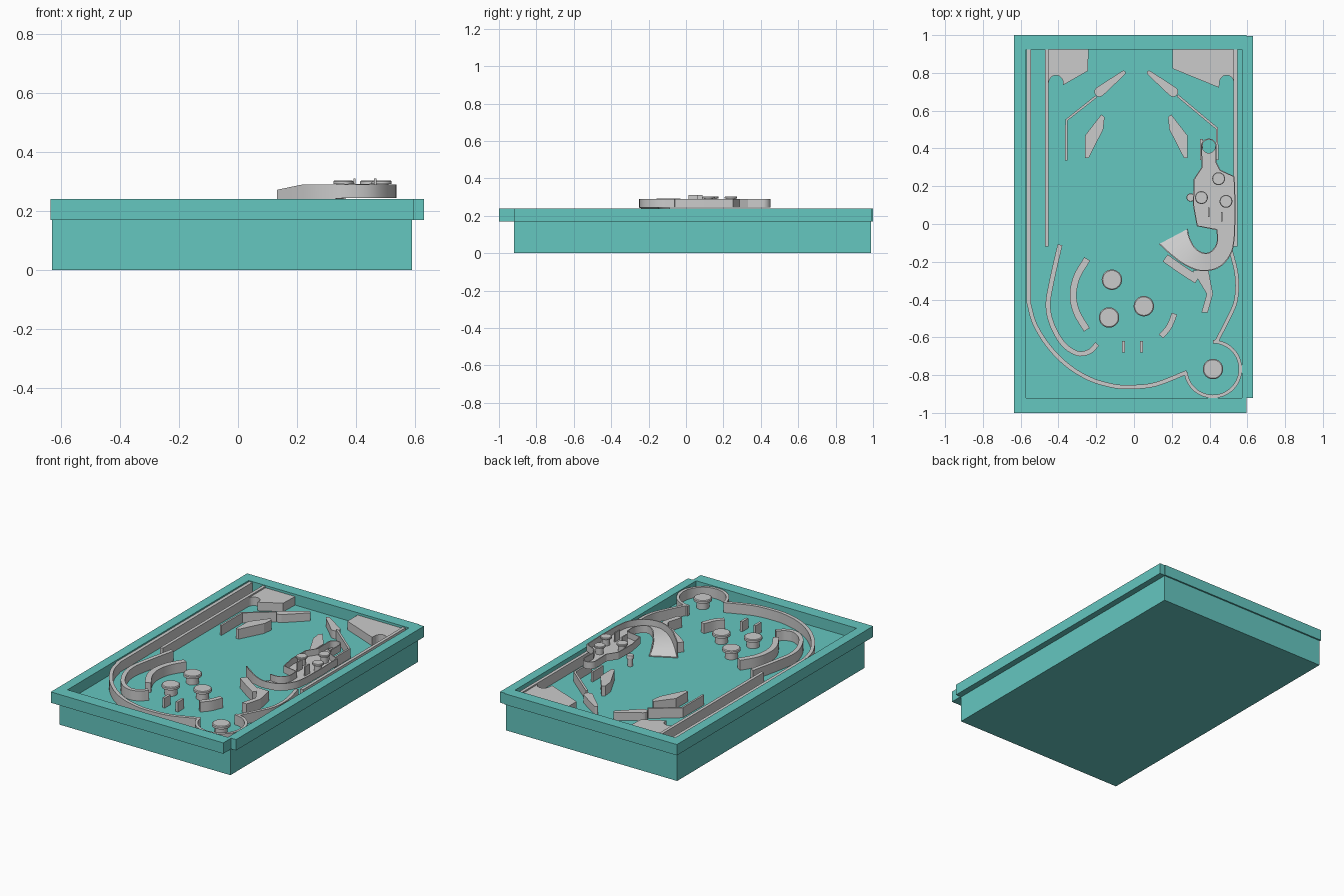
import bpy, bmesh, math
from mathutils import Vector

if "Cube" in bpy.data.objects:
    bpy.data.objects.remove(bpy.data.objects["Cube"])

FLOOR, RIM = 0.17, 0.24
WALL_TOP = 0.234
teal = bpy.data.materials.new("teal")
teal.diffuse_color = (0.13, 0.57, 0.53, 1)
teal.use_nodes = True
teal.node_tree.nodes["Principled BSDF"].inputs["Base Color"].default_value = teal.diffuse_color


def finish(bm, name, mat=None, smooth=False):
    bmesh.ops.recalc_face_normals(bm, faces=bm.faces)
    me = bpy.data.meshes.new(name)
    bm.to_mesh(me)
    bm.free()
    ob = bpy.data.objects.new(name, me)
    bpy.context.collection.objects.link(ob)
    if mat:
        me.materials.append(mat)
    if smooth:
        bpy.ops.object.select_all(action='DESELECT')
        ob.select_set(True)
        bpy.context.view_layer.objects.active = ob
        bpy.ops.object.shade_smooth_by_angle(angle=math.radians(35))
    return ob


def prism(name, pts, z0=FLOOR, z1=WALL_TOP, mat=None):
    bm = bmesh.new()
    f = bm.faces.new([bm.verts.new((x, y, z0)) for x, y in pts])
    ext = bmesh.ops.extrude_face_region(bm, geom=[f])['geom']
    bmesh.ops.translate(bm, vec=(0, 0, z1 - z0),
                        verts=[v for v in ext if isinstance(v, bmesh.types.BMVert)])
    return finish(bm, name, mat)


def box(name, x0, x1, y0, y1, z0=FLOOR, z1=WALL_TOP, mat=None):
    return prism(name, [(x0, y0), (x1, y0), (x1, y1), (x0, y1)], z0, z1, mat)


def spline(pts, n=5):
    p = [Vector(q) for q in pts]
    p = [2 * p[0] - p[1]] + p + [2 * p[-1] - p[-2]]
    out = []
    for a, b, c, d in zip(p, p[1:], p[2:], p[3:]):
        for i in range(n):
            t = i / n
            out.append(0.5 * (2 * b + (c - a) * t + (2 * a - 5 * b + 4 * c - d) * t * t
                              + (3 * b - a - 3 * c + d) * t ** 3))
    return out + [p[-2]]


def loft(name, sections, smooth=True):
    """Join four-cornered sections into a closed strip."""
    bm = bmesh.new()
    rows = [[bm.verts.new(c) for c in s] for s in sections]
    for a, b in zip(rows, rows[1:]):
        for i in range(4):
            j = (i + 1) % 4
            bm.faces.new((a[i], a[j], b[j], b[i]))
    bm.faces.new(rows[0])
    bm.faces.new(rows[-1])
    return finish(bm, name, None, smooth)


def ribbon(name, pts, width, z0=FLOOR, z1=WALL_TOP, curved=True):
    """Upright wall following a path; points may carry their own top height."""
    path = [Vector((p[0], p[1], p[2] if len(p) > 2 else z1)) for p in pts]
    path = spline(path) if curved else path
    secs = []
    for i, p in enumerate(path):
        t = (path[min(i + 1, len(path) - 1)] - path[max(i - 1, 0)]).to_2d().normalized()
        n = Vector((-t.y, t.x)) * width / 2
        l, r = p.to_2d() + n, p.to_2d() - n
        secs.append([(*l, z0), (*r, z0), (*r, p.z), (*l, p.z)])
    return loft(name, secs, curved)


def mushroom(name, x, y, r, z0, z1, cap):
    """Narrow stem with a wider cap."""
    bm = bmesh.new()
    prof = [(r * .7, z0), (r * .7, z1 - cap), (r, z1 - cap), (r, z1 - .004), (r * .9, z1)]
    rings = [[bm.verts.new((x + q * math.cos(a * math.tau / 32), y + q * math.sin(a * math.tau / 32), z))
              for a in range(32)] for q, z in prof]
    for a, b in zip(rings, rings[1:]):
        for i in range(32):
            bm.faces.new((a[i], a[(i + 1) % 32], b[(i + 1) % 32], b[i]))
    bm.faces.new(rings[0])
    bm.faces.new(rings[-1])
    return finish(bm, name, None, True)


def arc(cx, cy, r, a0, a1, n=12):
    return [(cx + r * math.cos(math.radians(a0 + (a1 - a0) * i / n)),
             cy + r * math.sin(math.radians(a0 + (a1 - a0) * i / n))) for i in range(n + 1)]


# Cabinet and its pinwheel rim
box("cabinet_base", -.63, .59, -.92, .99, 0, FLOOR, teal)
box("front_rim", -.635, .595, -1, -.92, FLOOR, RIM, teal)
box("back_rim", -.635, .595, .925, 1, FLOOR, RIM, teal)
box("left_rim", -.635, -.572, -.92, .925, FLOOR, RIM, teal)
box("right_rim", .572, .63, -.92, .995, FLOOR, RIM, teal)

# Lane rails and the outer curved wall
box("outer_lane_rail", -.568, -.546, -.42, .925)
box("left_inner_rail", -.472, -.452, -.12, .925)
box("right_inner_rail", .527, .547, -.12, .925)
ribbon("outer_arc", [(-.557, -.42), (-.525, -.53), (-.45, -.65), (-.35, -.75), (-.235, -.82),
                     (-.12, -.855), (-.03, -.863), (.11, -.85), (.28, -.785)], .022)
ribbon("pocket_wall", arc(.418, -.768, .145, 187, 450, 26), .018)
ribbon("right_arc", [(.435, -.625), (.50, -.50), (.54, -.40), (.543, -.27), (.51, -.13)], .02)

# Corner aprons with round notches
prism("left_apron", [(-.472, .925), (-.24, .925), (-.245, .81), (-.376, .735)]
      + arc(-.413, .75, .037, 0, 180) + [(-.472, .75)], FLOOR, .225)
prism("right_apron", [(.53, .925), (.205, .925), (.205, .822), (.45, .722)]
      + arc(.49, .75, .037, 180, 0) + [(.53, .75)], FLOOR, .225)

# Flippers and guides, mirrored about the play axis
for side, s in (("left", -1), ("right", 1)):
    mx = lambda x: .012 + s * x
    big, small = (.195, .70), (.068, .80)
    pts = arc(*big, .027, -130, 50, 8) + arc(*small, .012, 50, 230, 6)
    prism(side + "_flipper", [(mx(x), y) for x, y in pts], FLOOR, .222)
    prism(side + "_slingshot", [(mx(x), y) for x, y in
          [(.185, .58), (.168, .565), (.175, .50), (.252, .35), (.272, .35), (.27, .47)][::-1]])
ribbon("left_guide", [(-.20, .675), (-.358, .55), (-.358, .335)], .013, curved=False)
ribbon("right_guide", [(.23, .68), (.44, .505), (.44, .34)], .013, curved=False)
box("right_guide_post", .35, .364, .34, .45)

# Upper playfield curves and posts
ribbon("orbit_guide", [(-.392, -.11), (-.435, -.30), (-.455, -.43), (-.433, -.535), (-.375, -.635),
                       (-.30, -.685), (-.235, -.675), (-.195, -.635)], .026)
ribbon("inner_guide", [(-.248, -.185), (-.303, -.28), (-.322, -.375), (-.305, -.465), (-.25, -.56)], .036)
ribbon("short_guide", [(.215, -.475), (.185, -.545), (.143, -.595)], .03)
for i, x in enumerate((-.055, .04)):
    box("lane_post_%d" % i, x - .008, x + .008, -.68, -.62)
for i, (x, y) in enumerate([(-.117, -.295), (-.132, -.495), (.052, -.435), (.418, -.768)]):
    mushroom("bumper_%d" % i, x, y, .054, FLOOR, WALL_TOP, .018)

# Walls beneath the ramp
ribbon("ramp_side_wall", [(.165, -.18), (.25, -.24), (.335, -.295)], .045, curved=False)
prism("ramp_wedge", [(.31, -.245), (.395, -.25), (.418, -.37), (.39, -.47), (.357, -.468), (.385, -.37)])
mushroom("side_target", .30, .14, .022, FLOOR, .24, .02)

# Raised ramp: platform with a round hole at its end
DECK, LIP = .25, .29
left_edge = [(.357, .41), (.36, .30), (.318, .235), (.315, .10), (.335, -.01), (.44, -.03)]
right_edge = [(.532, -.06), (.535, .10), (.53, .25), (.455, .285), (.433, .33), (.435, .41)]
prism("ramp_deck", left_edge + right_edge + arc(.396, .41, .034, 0, -180), DECK - .006, DECK)
ribbon("deck_left_wall", left_edge, .006, DECK - .006, LIP, False)
ribbon("deck_right_wall", right_edge, .006, DECK - .006, LIP, False)
ribbon("hole_wall", arc(.396, .41, .039, 0, 180), .006, DECK - .006, LIP)

# U-turn that flares and drops to the playfield
outer = [(.532, -.06, DECK), (.515, -.15, DECK), (.455, -.225, DECK), (.36, -.247, DECK),
         (.27, -.215, DECK - .012), (.195, -.16, .212), (.135, -.105, .176)]
inner = [(.44, -.03, DECK), (.44, -.10, DECK), (.41, -.145, DECK), (.37, -.155, DECK),
         (.325, -.13, DECK - .012), (.295, -.08, .212), (.28, -.028, .176)]
down = Vector((0, 0, .006))
so, si = spline(outer), spline(inner)
loft("ramp_turn", [[a, b, b - down, a - down] for a, b in zip(so, si)])
for name, edge in (("turn_outer_wall", so), ("turn_inner_wall", si)):
    secs = []
    for i, p in enumerate(edge):
        t = (edge[min(i + 1, len(edge) - 1)] - edge[max(i - 1, 0)]).to_2d().normalized()
        n = Vector((-t.y, t.x, 0)) * .003
        if name == "turn_outer_wall":
            top = Vector((p.x, p.y, LIP - .018 * max(0, (.22 - p.x) / .085)))
        else:
            top = Vector((p.x, p.y, p.z + .04 * (1 - max(0, i - 20) / 10) + .002))
        secs.append([p - down + n, p - down - n, top - n, top + n])
    loft(name, secs)

# Bumpers and small fins on the deck
for i, (x, y) in enumerate([(.448, .24), (.487, .12), (.357, .14)]):
    mushroom("deck_bumper_%d" % i, x, y, .034, DECK, .304, .012)
for i, (x, y) in enumerate([(.395, .062), (.465, .038)]):
    box("deck_fin_%d" % i, x - .004, x + .004, y - .025, y + .025, DECK, .31)
